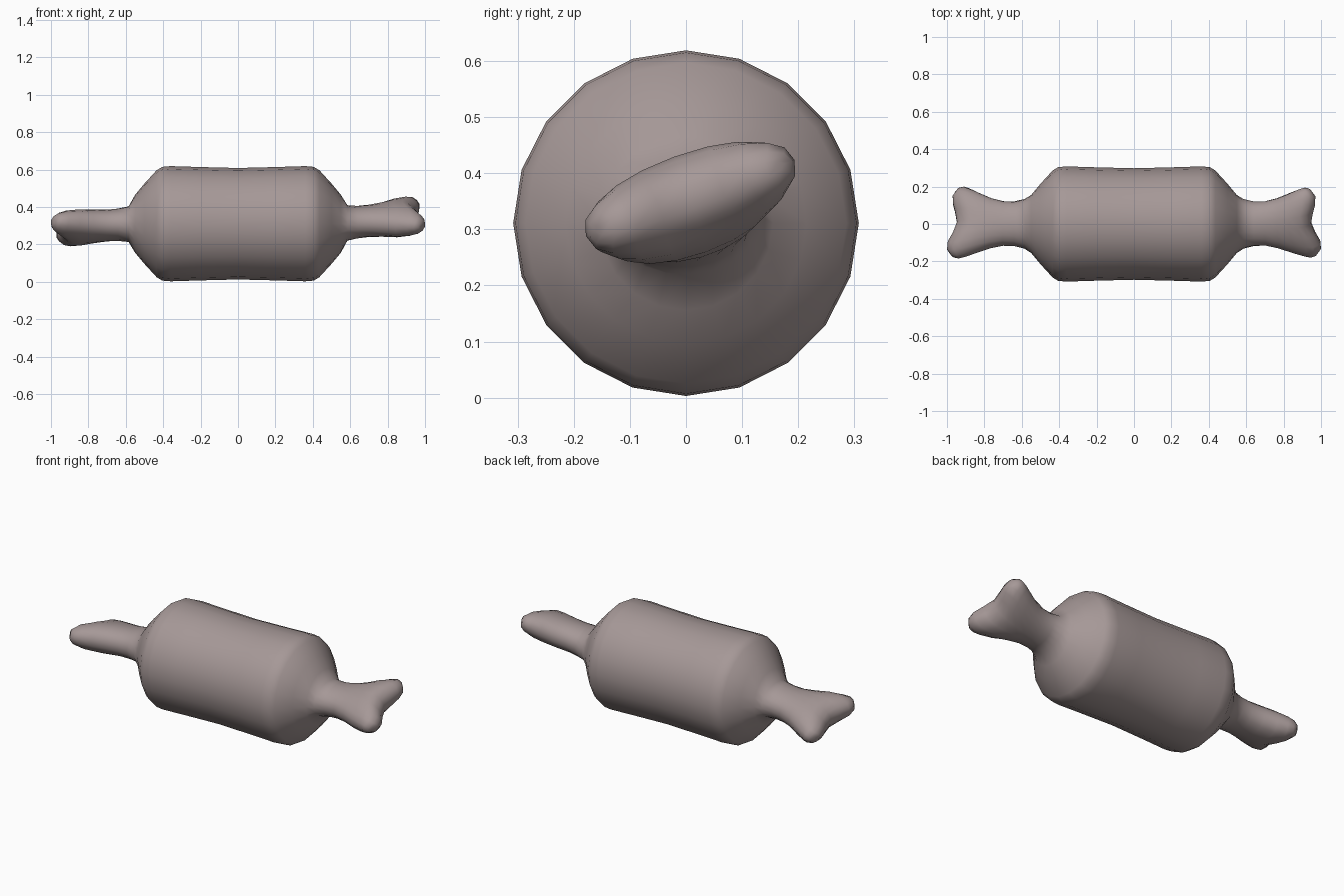
import bpy, bmesh, math

if "Cube" in bpy.data.objects:
    bpy.data.objects.remove(bpy.data.objects["Cube"])

N = 20          # sides of every cross-section
MID = 0.311     # height of the body axis

# Half of the wrapped body: (x, radius)
BODY = [(0.0, 0.298), (0.2, 0.303), (0.36, 0.308), (0.405, 0.304), (0.435, 0.286),
        (0.50, 0.215), (0.55, 0.155)]
# Twisted end: (x, half width, half thickness, blend towards the flared tip)
TAIL = [(0.585, 0.133, 0.095, 0.1), (0.64, 0.120, 0.087, 0.2), (0.70, 0.120, 0.084, 0.35),
        (0.77, 0.137, 0.086, 0.5), (0.84, 0.165, 0.088, 0.7), (0.90, 0.188, 0.083, 0.9),
        (0.935, 0.198, 0.070, 1.0), (0.96, 0.193, 0.046, 1.0), (0.973, 0.178, 0.020, 1.0)]


def spow(v, e):
    return math.copysign(abs(v) ** e, v)


def ring(bm, side, x, a, b, k, tilt, rise):
    """Tilted rounded section; k bends it into the fish-tail notch."""
    verts = []
    ang = math.radians(tilt) * min(1, k * 1.6)
    for i in range(N):
        t = 2 * math.pi * (i + 0.0) / N
        flat = min(1, k * 1.5)
        u = spow(math.cos(t), 1 - 0.05 * flat)
        w = spow(math.sin(t), 1 - 0.2 * flat)
        s = min(1, abs(u) / 0.75)
        lobe = s * s * (3 - 2 * s) * (0.025 if u > 0 else 0.055)
        edge = 0.025 * max(0, (abs(u) - 0.75) / 0.25) ** 2
        px = x + k ** 2 * (lobe - edge - 0.027)
        y, z = a * u + 0.008 * k, b * w
        verts.append(bm.verts.new((side * px, y * math.cos(ang) - z * math.sin(ang),
                                   MID + rise * k + y * math.sin(ang) + z * math.cos(ang))))
    return verts


def close_slit(bm, r):
    """Close a flat end by joining its upper and lower edges."""
    bm.faces.new((r[0], r[1], r[-1]))
    for i in range(1, N // 2 - 1):
        bm.faces.new((r[i], r[i + 1], r[N - i - 1], r[N - i]))
    h = N // 2
    bm.faces.new((r[h - 1], r[h], r[h + 1]))


# One continuous wrapper from the left tail to the right tail
bm = bmesh.new()


def half(side, tilt, rise, skip):
    rows = [ring(bm, side, x, r, r, 0, 0, 0) for x, r in BODY[skip:]]
    return rows + [ring(bm, side, x, a, b, k, tilt, rise) for x, a, b, k in TAIL]


left = half(-1, -14, -0.026, 1)
right = half(1, 20, 0.042, 0)
rows = left[::-1] + right
for p, q in zip(rows, rows[1:]):
    for i in range(N):
        j = (i + 1) % N
        bm.faces.new((p[i], p[j], q[j], q[i]))
close_slit(bm, rows[0])
close_slit(bm, rows[-1])
bmesh.ops.recalc_face_normals(bm, faces=bm.faces[:])
for f in bm.faces:
    f.smooth = True

mesh = bpy.data.meshes.new("candy_wrapper")
bm.to_mesh(mesh)
bm.free()
obj = bpy.data.objects.new("candy_wrapper", mesh)
bpy.context.collection.objects.link(obj)

# Dull brown-grey wrapper colour
mat = bpy.data.materials.new("wrapper_brown")
mat.diffuse_color = (0.38, 0.315, 0.31, 1)
mat.use_nodes = True
mat.node_tree.nodes["Principled BSDF"].inputs["Base Color"].default_value = mat.diffuse_color
mesh.materials.append(mat)
